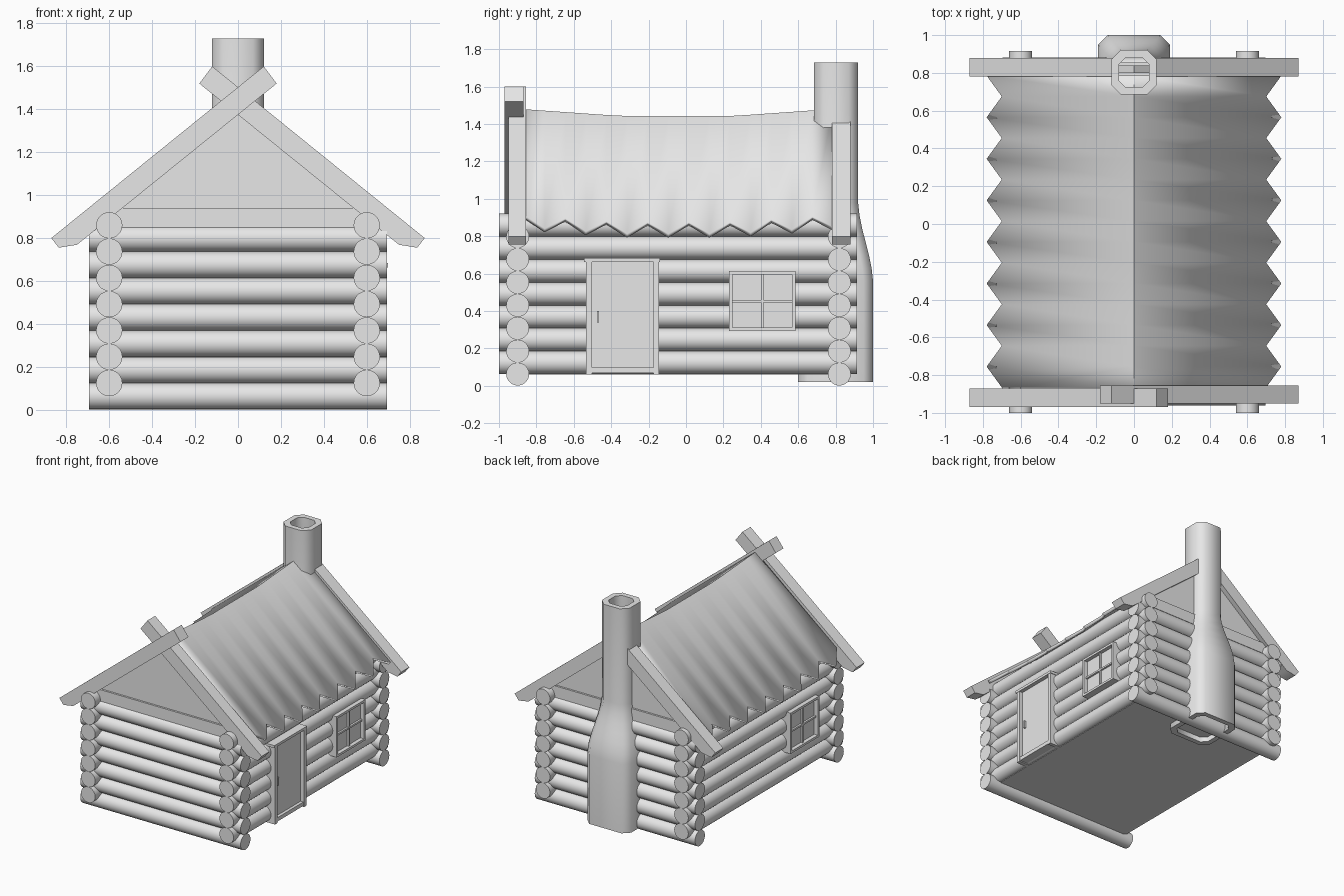
import bpy, bmesh, math
from mathutils import Vector, Matrix

if "Cube" in bpy.data.objects:
    bpy.data.objects.remove(bpy.data.objects["Cube"])

grey = bpy.data.materials.new("light_grey")
grey.use_nodes = True
grey.diffuse_color = (0.8, 0.8, 0.8, 1)
grey.node_tree.nodes["Principled BSDF"].inputs["Base Color"].default_value = (0.8, 0.8, 0.8, 1)
parts = []


def finish(name, bm, angle=40):
    bmesh.ops.recalc_face_normals(bm, faces=bm.faces)
    mesh = bpy.data.meshes.new(name)
    bm.to_mesh(mesh)
    bm.free()
    mesh.materials.append(grey)
    ob = bpy.data.objects.new(name, mesh)
    bpy.context.scene.collection.objects.link(ob)
    parts.append((ob, angle))
    return ob


def add_box(bm, x, y, z):
    """Box from (min, max) pairs."""
    lo_hi = list(zip(x, y, z))
    size = Vector(lo_hi[1]) - Vector(lo_hi[0])
    centre = (Vector(lo_hi[1]) + Vector(lo_hi[0])) / 2
    bmesh.ops.create_cube(bm, size=1, matrix=Matrix.Translation(centre) @ Matrix.Diagonal((*size, 1)))


def boxes(name, specs):
    bm = bmesh.new()
    for s in specs:
        add_box(bm, *s)
    return finish(name, bm)


def prism(name, pts, y0, y1):
    """Extrude an x-z outline along y."""
    bm = bmesh.new()
    face = bm.faces.new([bm.verts.new((x, y0, z)) for x, z in pts])
    out = bmesh.ops.extrude_face_region(bm, geom=[face])
    moved = [v for v in out["geom"] if isinstance(v, bmesh.types.BMVert)]
    bmesh.ops.translate(bm, verts=moved, vec=(0, y1 - y0, 0))
    return finish(name, bm)


def log(name, centre, length, axis):
    bm = bmesh.new()
    turn = Matrix.Rotation(math.pi / 2, 4, "Y" if axis == "x" else "X")
    bmesh.ops.create_cone(bm, cap_ends=True, segments=28, radius1=LOG_R, radius2=LOG_R,
                          depth=length, matrix=Matrix.Translation(centre) @ turn)
    return finish(name, bm)


# Log walls, the two directions interlocked half a log apart
LOG_R, STEP = 0.0613, 0.1225
FRONT, BACK, SIDE = -0.9, 0.82, 0.6
for i in range(7):
    z = LOG_R + 0.002 + i * STEP
    log(f"front_log_{i}", (0, FRONT, z), 1.39, "x")
    log(f"back_log_{i}", (0, BACK, z), 1.39, "x")
    for s, side in ((1, "left"), (-1, "right")):
        log(f"{side}_log_{i}", (s * SIDE, -0.042, z + STEP / 2), 1.915, "y")

boxes("floor", [((-SIDE, SIDE), (FRONT, BACK), (0.06, 0.08))])

# Gables and the beams under them
for name, y in (("front", FRONT), ("back", BACK)):
    prism(name + "_gable", [(-0.64, 0.9), (0.64, 0.9), (0, 1.43)], y - 0.02, y + 0.02)
    boxes(name + "_gable_beam", [((-SIDE, SIDE), (y - 0.035, y + 0.035), (0.85, 0.94))])

# Sagging roof with a zigzag eave
SLOPE = 0.808
bm = bmesh.new()
rows = []
for i in range(16):
    y = 0.785 - 0.11 * i
    ridge = 1.443 + 0.07 * max(0, abs(y + 0.05) - 0.3)
    x = 0.70 if i % 2 else 0.78
    rows.append([bm.verts.new((px, y, ridge - SLOPE * abs(px))) for px in (-x, 0, x)])
for a, b in zip(rows, rows[1:]):
    for k in range(2):
        bm.faces.new((a[k], b[k], b[k + 1], a[k + 1]))
roof = finish("roof", bm, 30)
if roof.data.polygons[0].normal.z < 0:
    roof.data.flip_normals()
solid = roof.modifiers.new("thickness", "SOLIDIFY")
solid.thickness, solid.offset = 0.026, -1

# Barge boards: crossed at the front, stopping at the chimney at the back
foot = [(-0.87, 0.80), (-0.835, 0.755), (-0.75, 0.769)]
crossed = foot + [(0.18, 1.52), (0.12, 1.6)]
cut = foot + [(-0.1, 1.294), (-0.1, 1.422)]


def flipped(pts):
    return [(-x, z) for x, z in pts]


prism("front_right_barge_board", crossed, -0.97, -0.87)
prism("front_left_barge_board", flipped(crossed), -0.95, -0.855)
prism("back_right_barge_board", cut, 0.78, 0.88)
prism("back_left_barge_board", flipped(cut), 0.78, 0.88)

# Hollow chimney lofted through chamfered square rings
bm = bmesh.new()


def ring(hx, y0, y1, z, c):
    return [bm.verts.new((x, y, z)) for x, y in (
        (hx, y0 + c), (hx, y1 - c), (hx - c, y1), (c - hx, y1),
        (-hx, y1 - c), (-hx, y0 + c), (c - hx, y0), (hx - c, y0))]


rings = [ring(0.19, 0.6, 1.0, 0.02, 0.05)]
for k in range(7):
    t = k / 6
    w = t * t * (3 - 2 * t) * 0.75 + t * 0.25
    rings.append(ring(0.19 - 0.07 * w, 0.6 + 0.085 * w, 1.0 - 0.08 * w, 0.56 + 0.42 * t, 0.05))
rings += [ring(0.12, 0.685, 0.92, 1.73, 0.05),
          ring(0.08, 0.725, 0.88, 1.73, 0.035),
          ring(0.08, 0.725, 0.88, 0.98, 0.035),
          ring(0.15, 0.64, 0.96, 0.56, 0.04),
          ring(0.15, 0.64, 0.96, 0.02, 0.04)]
for a, b in zip(rings, rings[1:] + rings[:1]):
    for k in range(8):
        n = (k + 1) % 8
        bm.faces.new((a[k], a[n], b[n], b[k]))
finish("chimney", bm, 50)

# Door in the left wall
IN, OUT = 0.6, 0.695
boxes("door_frame", [
    ((IN, OUT), (-0.535, -0.503), (0.06, 0.665)),
    ((IN, OUT), (-0.175, -0.145), (0.06, 0.665)),
    ((IN, OUT + 0.003), (-0.545, -0.14), (0.663, 0.683)),
    ((IN, OUT - 0.005), (-0.505, -0.173), (0.068, 0.098))])
boxes("door", [((IN, 0.666), (-0.505, -0.173), (0.095, 0.665))])
boxes("door_handle", [((0.66, 0.682), (-0.475, -0.464), (0.34, 0.4))])


# Four-pane window, one in each side wall
def window(name, s, yc):
    def x(a, b):
        return tuple(sorted((s * a, s * b)))
    y0, y1, z0, z1, w = yc - 0.178, yc + 0.178, 0.293, 0.613, 0.018
    mid = (z0 + z1) / 2
    boxes(name + "_frame", [
        (x(IN, OUT), (y0, y0 + w), (z0, z1)),
        (x(IN, OUT), (y1 - w, y1), (z0, z1)),
        (x(IN, OUT), (y0 + w, y1 - w), (z0, z0 + w)),
        (x(IN, OUT), (y0 + w, y1 - w), (z1 - w, z1))])
    boxes(name + "_bars", [
        (x(IN, 0.68), (yc - 0.007, yc + 0.007), (z0 + w, z1 - w)),
        (x(IN, 0.679), (y0 + w, y1 - w), (mid - 0.007, mid + 0.007))])
    boxes(name + "_glass", [(x(IN, 0.664), (y0 + w, y1 - w), (z0 + w, z1 - w))])


window("left_window", 1, 0.408)
window("right_window", -1, -0.48)

# Shading
bpy.ops.object.select_all(action="DESELECT")
for ob, angle in parts:
    ob.select_set(True)
    bpy.context.view_layer.objects.active = ob
    bpy.ops.object.shade_smooth_by_angle(angle=math.radians(angle))
    ob.select_set(False)
